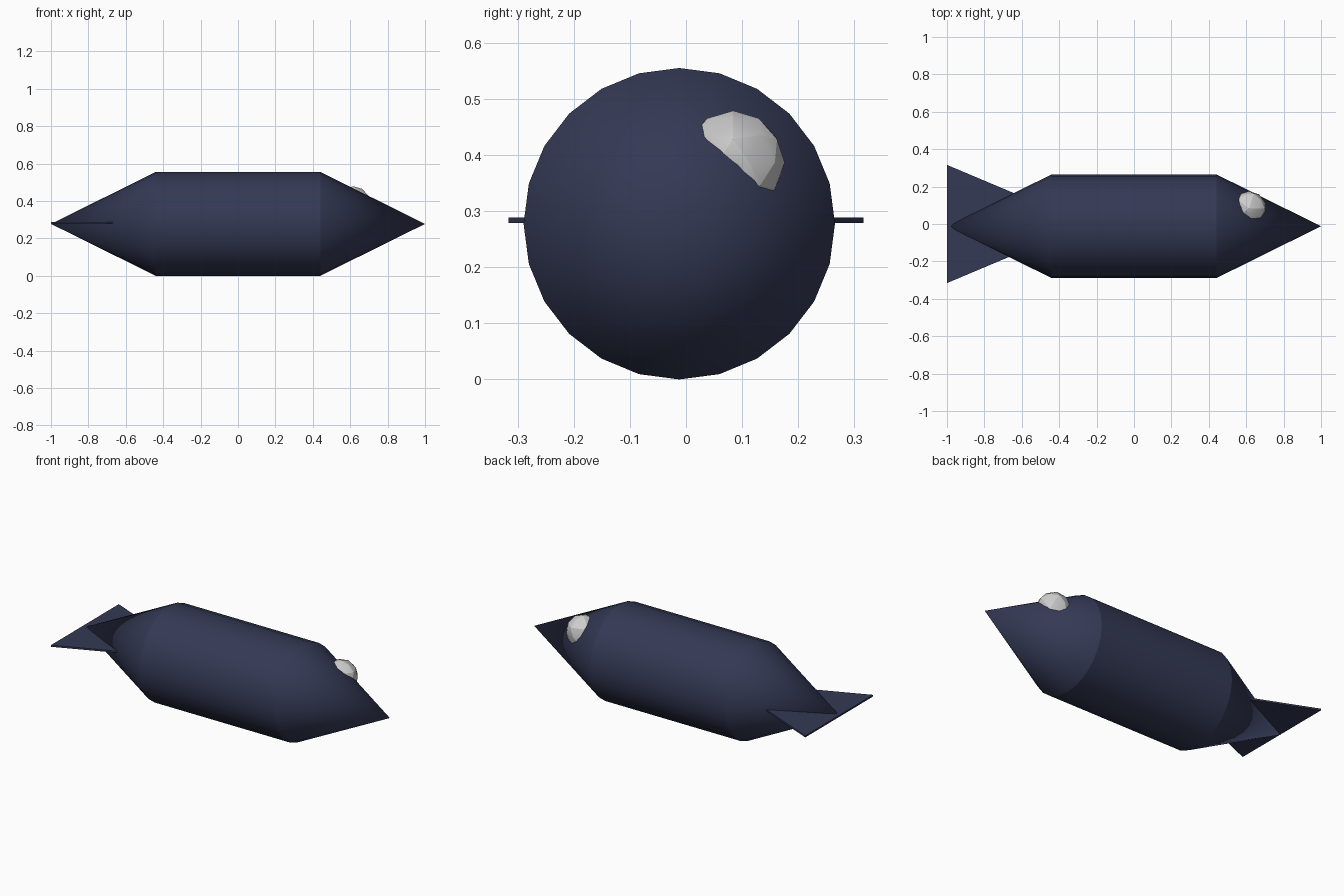
import bpy, bmesh, math

if "Cube" in bpy.data.objects:
    bpy.data.objects.remove(bpy.data.objects["Cube"])

CY, CZ, R = -0.012, 0.2775, 0.2775
SIDES = 24

navy = bpy.data.materials.new("navy")
navy.diffuse_color = (0.034, 0.041, 0.09, 1)
navy.use_nodes = True
navy.node_tree.nodes["Principled BSDF"].inputs["Base Color"].default_value = navy.diffuse_color


def finish(name, bm, mat=None, angle=20):
    """Turn a bmesh into a named object with crisp edges."""
    bmesh.ops.recalc_face_normals(bm, faces=bm.faces)
    mesh = bpy.data.meshes.new(name)
    bm.to_mesh(mesh)
    bm.free()
    ob = bpy.data.objects.new(name, mesh)
    bpy.context.collection.objects.link(ob)
    if mat:
        mesh.materials.append(mat)
    bpy.ops.object.select_all(action='DESELECT')
    ob.select_set(True)
    bpy.context.view_layer.objects.active = ob
    bpy.ops.object.shade_smooth_by_angle(angle=math.radians(angle))
    return ob


# Hull: a side profile spun about the long axis
bm = bmesh.new()
profile = [(-1, 0), (-0.44, R), (0.44, R), (1, 0)]
verts = [bm.verts.new((x, CY, CZ + r)) for x, r in profile]
edges = [bm.edges.new(pair) for pair in zip(verts, verts[1:])]
bmesh.ops.spin(bm, geom=verts + edges, cent=(0, CY, CZ), axis=(1, 0, 0),
               angle=math.tau, steps=SIDES, use_duplicate=False)
bmesh.ops.remove_doubles(bm, verts=bm.verts, dist=0.0005)
finish("hull", bm, navy)

# Tail fin: thin triangular plate pushed through the rear cone
bm = bmesh.new()
tri = bm.faces.new([bm.verts.new((x, y, 0.279)) for x, y in
                    [(-1, -0.316), (-0.25, 0), (-1, 0.316)]])
ext = bmesh.ops.extrude_face_region(bm, geom=[tri])
bmesh.ops.translate(bm, vec=(0, 0, 0.01),
                    verts=[v for v in ext["geom"] if isinstance(v, bmesh.types.BMVert)])
finish("tail_fin", bm, navy)

# Eye: faceted ball half sunk into the nose
bm = bmesh.new()
bmesh.ops.create_icosphere(bm, subdivisions=2, radius=0.092)
bmesh.ops.translate(bm, vec=(0.615, 0.084, 0.387), verts=bm.verts)
finish("eye", bm)
